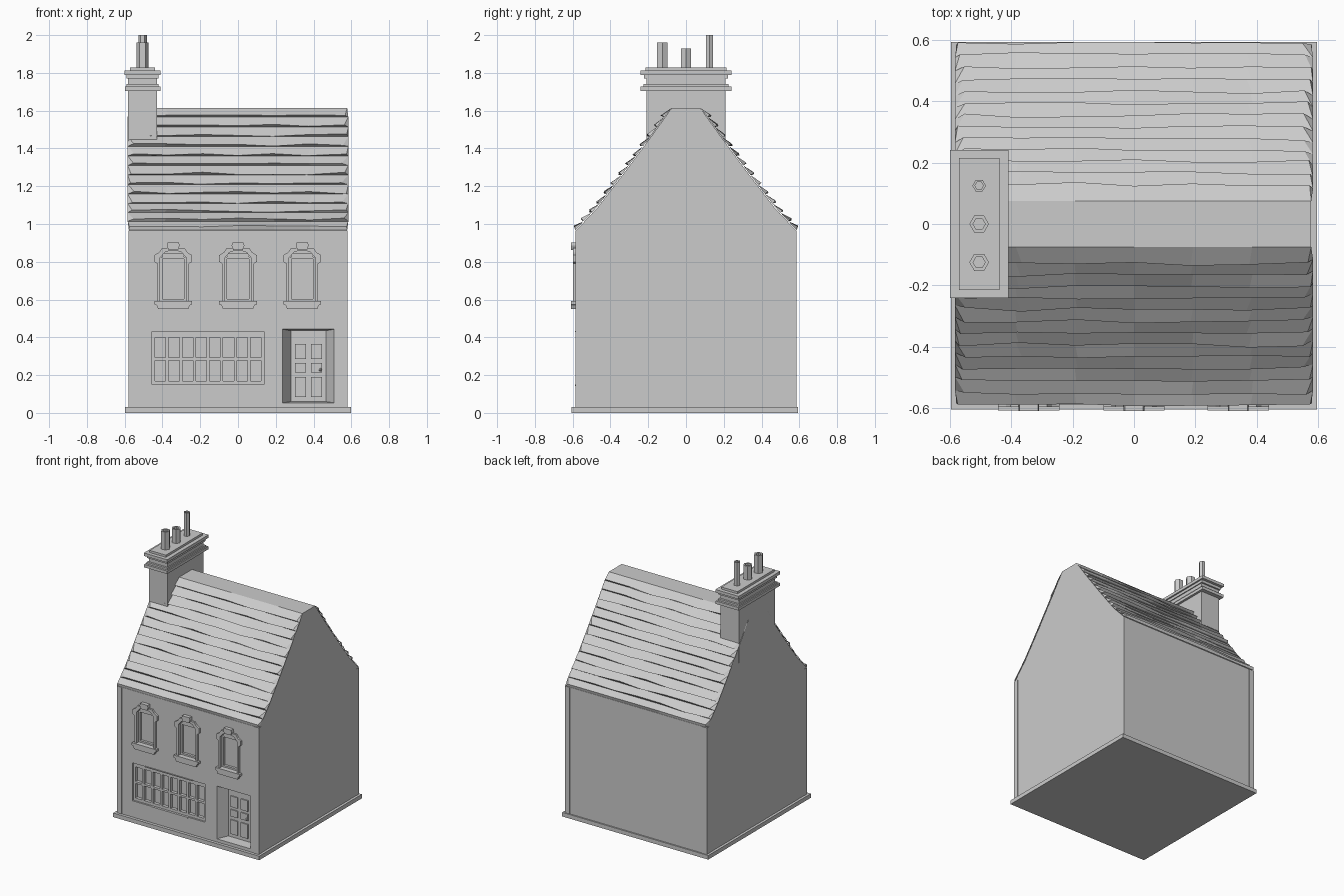
import bpy, bmesh, math, random
from mathutils import Vector

random.seed(4)
cube = bpy.data.objects.get("Cube")
if cube:
    bpy.data.objects.remove(cube, do_unlink=True)

stone = bpy.data.materials.new("plain_grey")
stone.use_nodes = True
GREY = (0.6, 0.6, 0.6, 1)
stone.diffuse_color = GREY
stone.node_tree.nodes["Principled BSDF"].inputs["Base Color"].default_value = GREY


def finish(name, bm):
    bmesh.ops.recalc_face_normals(bm, faces=bm.faces)
    mesh = bpy.data.meshes.new(name)
    bm.to_mesh(mesh)
    bm.free()
    mesh.materials.append(stone)
    obj = bpy.data.objects.new(name, mesh)
    bpy.context.collection.objects.link(obj)
    return obj


def loft(bm, ring_a, ring_b):
    """Closed solid between two matching outlines."""
    a = [bm.verts.new(p) for p in ring_a]
    b = [bm.verts.new(p) for p in ring_b]
    bm.faces.new(a)
    bm.faces.new(b[::-1])
    for i in range(len(a)):
        j = (i + 1) % len(a)
        bm.faces.new((a[i], b[i], b[j], a[j]))


def rect(x0, x1, z0, z1):
    return [(x0, z0), (x1, z0), (x1, z1), (x0, z1)]


def plates(name, outlines, y0, y1):
    """Front-facing outlines (x, z) given thickness along y."""
    bm = bmesh.new()
    for pts in outlines:
        loft(bm, [(x, y0, z) for x, z in pts], [(x, y1, z) for x, z in pts])
    return finish(name, bm)


def tiers(name, levels):
    """Stack of boxes: (x0, x1, y0, y1, z0, z1)."""
    bm = bmesh.new()
    for x0, x1, y0, y1, z0, z1 in levels:
        base = rect(x0, x1, y0, y1)
        loft(bm, [(x, y, z0) for x, y in base], [(x, y, z1) for x, y in base])
    return finish(name, bm)


def cut(target, cutter):
    mod = target.modifiers.new("opening", 'BOOLEAN')
    mod.operation, mod.solver, mod.object = 'DIFFERENCE', 'EXACT', cutter
    bpy.context.view_layer.objects.active = target
    bpy.ops.object.modifier_apply(modifier=mod.name)


def discard(obj):
    bpy.data.objects.remove(obj, do_unlink=True)


W, FRONT = 0.578, -0.583
SLOPE = [(0.583, 0.965), (0.47, 1.085), (0.32, 1.28), (0.19, 1.455), (0.075, 1.615)]

# walls with both gables
outline = [(-0.583, 0.02)] + [(-y, z) for y, z in SLOPE]
outline += [(y, z) for y, z in reversed(SLOPE)] + [(0.583, 0.02)]
bm = bmesh.new()
loft(bm, [(-W, y, z) for y, z in outline], [(W, y, z) for y, z in outline])
walls = finish("walls", bm)

# ground plinth and corner strips
tiers("plinth", [(-0.597, 0.597, -0.605, 0.593, 0, 0.03)])
tiers("corner_strips", [(sx * 0.56 - 0.02, sx * 0.56 + 0.02, sy * 0.568 - 0.018,
                         sy * 0.568 + 0.018, 0.03, 0.965)
                        for sx in (-1, 1) for sy in (-1, 1)])


# roof: uneven overlapping courses running along x
def along(t):
    segs = [(Vector(a), Vector(b)) for a, b in zip(SLOPE, SLOPE[1:])]
    d = t * sum((b - a).length for a, b in segs)
    for a, b in segs:
        if d <= (b - a).length:
            break
        d -= (b - a).length
    step = (b - a).normalized()
    return a + step * d, Vector((step.y, -step.x))


ROWS, COLS = 13, 6


def course_lines(side):
    lines = []
    for i in range(ROWS + 1):
        p, out = along(i / ROWS)
        tuck = 0.004 if i < ROWS else 0
        reach = W + 0.006 if 0 < i < ROWS else W
        lines.append([(reach * (2 * c / COLS - 1), side * (p.x + out.x * tuck),
                       p.y + out.y * tuck) for c in range(COLS + 1)])
        if i == ROWS:
            break
        lip = []
        for c in range(COLS + 1):
            push = random.uniform(0.016, 0.027)
            drop = random.uniform(-0.009, 0.005) if i else 0.012
            end = W - random.uniform(0.0, 0.03)
            q = p + out * push + Vector((out.y, -out.x)) * -drop
            lip.append((end * (2 * c / COLS - 1), side * min(q.x, 0.612), q.y))
        lines.append(lip)
    return lines


bm = bmesh.new()
lines = course_lines(-1) + course_lines(1)[::-1]
grid = [[bm.verts.new(p) for p in line] for line in lines]
for a, b in zip(grid, grid[1:]):
    for c in range(COLS):
        bm.faces.new((a[c], a[c + 1], b[c + 1], b[c]))
for i in range(0, len(grid) - 2):
    is_base = i % 2 == 0 if i < 2 * ROWS else i % 2 == 1
    if is_base and i != 2 * ROWS:
        for c in (0, COLS):
            bm.faces.new((grid[i][c], grid[i + 1][c], grid[i + 2][c]))
finish("roof_courses", bm)

# chimney stack with stepped mouldings
cx = -0.505


def tier(hx, hy, z0, z1):
    return (cx - hx, cx + hx, -hy, hy, z0, z1)


tiers("chimney_stack", [tier(0.077, 0.21, 1.3, 1.8)])
tiers("chimney_mouldings", [
    tier(0.094, 0.24, 1.705, 1.727), tier(0.085, 0.225, 1.727, 1.74),
    tier(0.084, 0.222, 1.77, 1.79), tier(0.095, 0.242, 1.79, 1.812),
    tier(0.066, 0.215, 1.812, 1.828)])

# hollow six-sided chimney pots
for label, y, r, top in (("front", -0.125, 0.032, 1.96),
                         ("middle", 0, 0.032, 1.93), ("back", 0.125, 0.022, 2.0)):
    bm = bmesh.new()
    rings = [[bm.verts.new((cx + rr * math.cos(k * math.pi / 3),
                            y + rr * math.sin(k * math.pi / 3), z)) for k in range(6)]
             for rr, z in ((r, 1.82), (r, top), (r * 0.62, top), (r * 0.62, top - 0.06))]
    for a, b in zip(rings, rings[1:]):
        for k in range(6):
            bm.faces.new((a[k], a[k - 1], b[k - 1], b[k]))
    bm.faces.new(rings[0])
    bm.faces.new(rings[-1])
    finish(label + "_chimney_pot", bm)


# upper windows: eared surround, arched opening, sash, sill, keystone
def mirrored(half, x):
    return [(x + a, z) for a, z in half] + [(x - a, z) for a, z in reversed(half)]


for label, x in (("right", -0.343), ("middle", 0), ("left", 0.34)):
    frame = plates(label + "_window_surround", [mirrored(
        [(0.084, 0.58), (0.084, 0.79), (0.1, 0.8), (0.1, 0.835), (0.075, 0.85),
         (0.06, 0.872)], x)], FRONT - 0.014, FRONT + 0.01)
    opening = plates("opening_cutter", [mirrored(
        [(0.07, 0.592), (0.07, 0.82), (0.045, 0.85), (0.02, 0.858)], x)], -0.65, FRONT + 0.03)
    cut(walls, opening)
    cut(frame, opening)
    discard(opening)
    plates(label + "_window_sash", [
        rect(x - 0.07, x - 0.058, 0.592, 0.825), rect(x + 0.058, x + 0.07, 0.592, 0.825),
        rect(x - 0.058, x + 0.058, 0.592, 0.604), rect(x - 0.058, x + 0.058, 0.815, 0.845)],
        FRONT + 0.012, FRONT + 0.035)
    plates(label + "_window_sill", [mirrored(
        [(0.08, 0.55), (0.088, 0.57), (0.1, 0.575), (0.1, 0.592)], x)], -0.608, FRONT + 0.01)
    plates(label + "_window_keystone", [mirrored(
        [(0.025, 0.862), (0.034, 0.885), (0.03, 0.902)], x)], -0.61, FRONT + 0.01)

# shop window: recess with glazing bars
sx0, sx1, sz0, sz1 = -0.455, 0.138, 0.15, 0.43
recess = plates("recess_cutter", [rect(sx0, sx1, sz0, sz1)], -0.65, FRONT + 0.035)
cut(walls, recess)
discard(recess)
pitch = (sx1 - sx0 - 0.016) / 8
bars = [rect(sx0 + k * pitch, sx0 + k * pitch + 0.016, sz0, sz1) for k in range(9)]
bars += [rect(sx0, sx1, z, z + h) for z, h in ((sz0, 0.02), (0.277, 0.015), (0.4, 0.03))]
plates("shop_window_bars", bars, FRONT + 0.012, FRONT + 0.04)
plates("shop_window_trim", [rect(-0.35, 0.04, 0.428, 0.434),
                            rect(-0.3, 0.0, 0.143, 0.15)], FRONT - 0.005, FRONT + 0.01)

# doorway: splayed recess, panelled door, knob
back = FRONT + 0.07
bm = bmesh.new()
loft(bm, [(x, FRONT - 0.001, z) for x, z in rect(0.235, 0.51, 0.053, 0.443)],
     [(x, back, z) for x, z in rect(0.28, 0.466, 0.06, 0.435)])
doorway = finish("doorway_cutter", bm)
cut(walls, doorway)
discard(doorway)
plates("door_panels", [rect(x, x + 0.058, z0, z1) for x in (0.302, 0.386)
                       for z0, z1 in ((0.085, 0.19), (0.215, 0.265), (0.285, 0.365))],
       back - 0.008, back + 0.01)
bm = bmesh.new()
bmesh.ops.create_icosphere(bm, subdivisions=1, radius=0.009)
bmesh.ops.translate(bm, verts=bm.verts, vec=(0.436, back - 0.01, 0.228))
finish("door_knob", bm)
